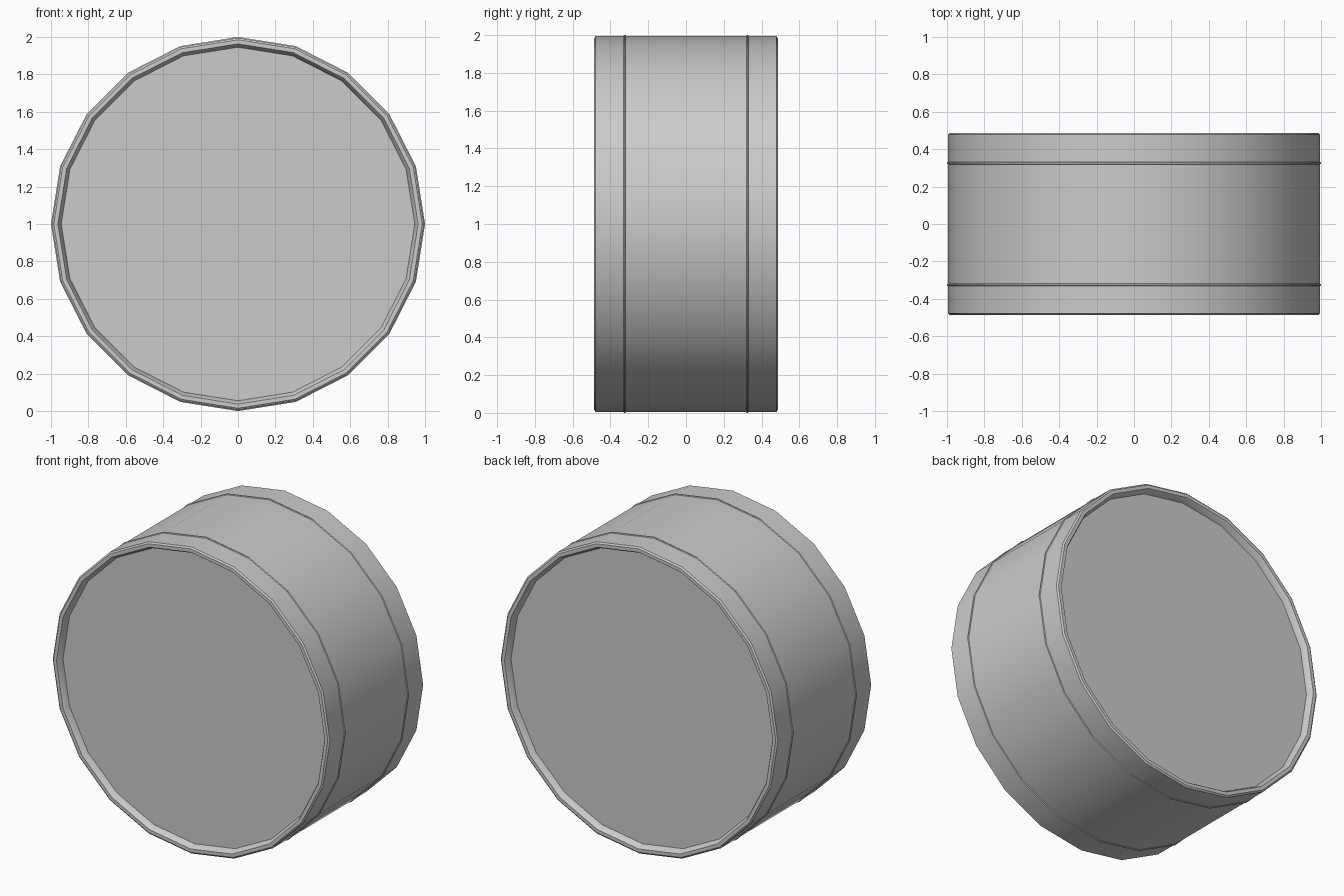
import bpy, bmesh, math

if "Cube" in bpy.data.objects:
    bpy.data.objects.remove(bpy.data.objects["Cube"])

SIDES = 20


def lathe(name, profile):
    """Spin (radius, y) points about the horizontal axis at z = 1."""
    bm = bmesh.new()
    rings = []
    for r, y in profile:
        if r == 0:
            rings.append([bm.verts.new((0, y, 1))] * SIDES)
        else:
            rings.append([bm.verts.new((r * math.cos(math.tau * i / SIDES), y,
                                        1 + r * math.sin(math.tau * i / SIDES)))
                          for i in range(SIDES)])
    for a, b in zip(rings, rings[1:]):
        for i in range(SIDES):
            j = (i + 1) % SIDES
            bm.faces.new(dict.fromkeys((a[i], a[j], b[j], b[i])))
    bmesh.ops.dissolve_limit(bm, angle_limit=0.001, verts=bm.verts, edges=bm.edges)
    bmesh.ops.recalc_face_normals(bm, faces=bm.faces)
    mesh = bpy.data.meshes.new(name)
    bm.to_mesh(mesh)
    bm.free()
    ob = bpy.data.objects.new(name, mesh)
    bpy.context.collection.objects.link(ob)
    bpy.ops.object.select_all(action='DESELECT')
    ob.select_set(True)
    bpy.context.view_layer.objects.active = ob
    bpy.ops.object.shade_smooth_by_angle(angle=math.radians(30))
    return ob


# Half outline: recessed head, rounded rim, side wall and thin raised band
half = [(0, -0.445), (0.945, -0.445), (0.955, -0.475), (0.963, -0.486),
        (0.985, -0.486), (0.995, -0.478), (0.995, -0.331),
        (1.0, -0.328), (1.0, -0.322), (0.995, -0.319)]

# Drum body, outline mirrored front to back
lathe("drum_body", half + [(r, -y) for r, y in reversed(half)])
